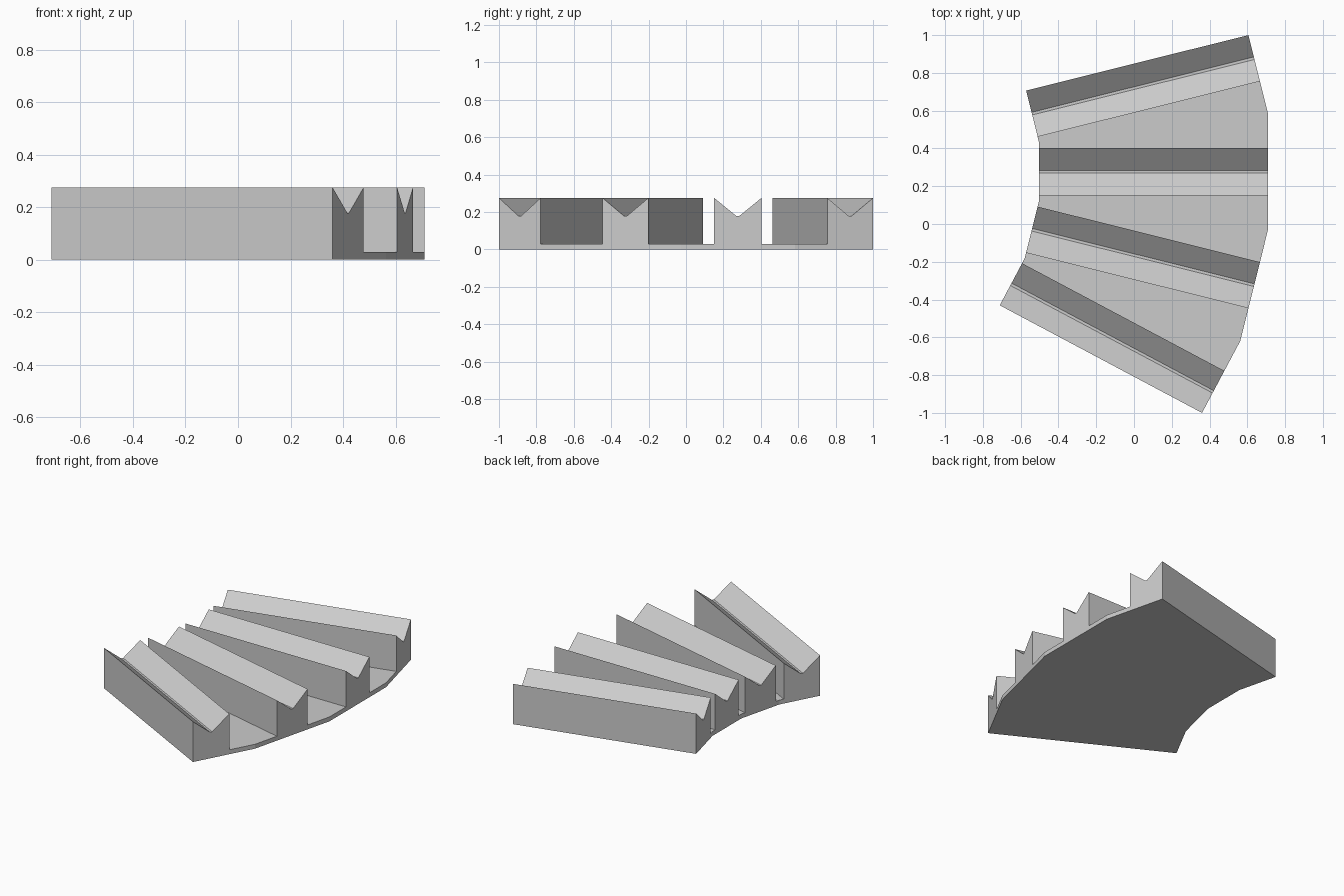
import bpy, bmesh
from math import radians, tan
from mathutils import Matrix, Vector

cube = bpy.data.objects.get("Cube")
if cube:
    bpy.data.objects.remove(cube, do_unlink=True)

# Radial layout: identical rails fanned around a distant centre
CENTRE = Vector((-1.773, 0.277, 0))
R_IN, R_OUT = 1.27, 2.483
STEP = 14
ANGLES = [STEP, 0, -STEP, -2 * STEP]

# Rail cross-section
HALF, GROOVE = 0.126, 0.007
FLOOR, VALLEY, TOP = 0.03, 0.178, 0.275

grey = bpy.data.materials.new("light grey")
grey.use_nodes = True
colour = (0.6, 0.6, 0.6, 1)
grey.diffuse_color = colour
grey.node_tree.nodes["Principled BSDF"].inputs["Base Color"].default_value = colour


def section(radius, wing_right, wing_left):
    """Outline across a rail: V-groove block with optional floor wings."""
    wing = radius * tan(radians(STEP / 2))
    right = [(-wing, 0), (-wing, FLOOR), (-HALF, FLOOR)] if wing_right else [(-HALF, 0)]
    left = [(HALF, FLOOR), (wing, FLOOR), (wing, 0)] if wing_left else [(HALF, 0)]
    block = [(-HALF, TOP), (-GROOVE, VALLEY), (GROOVE, VALLEY), (HALF, TOP)]
    return [Vector((radius, v, z)) for v, z in right + block + left]


def add_rail(bm, angle, wing_right, wing_left):
    turn = Matrix.Translation(CENTRE) @ Matrix.Rotation(radians(angle), 4, 'Z')
    inner, outer = ([bm.verts.new(turn @ p) for p in section(r, wing_right, wing_left)]
                    for r in (R_IN, R_OUT))
    count = len(inner)
    for i in range(count):
        j = (i + 1) % count
        # Leave the joint to a neighbouring rail open so the floor is continuous
        if (wing_right and i == 0) or (wing_left and i == count - 2):
            continue
        bm.faces.new((inner[i], inner[j], outer[j], outer[i]))
    bm.faces.new(inner)
    bm.faces.new(outer[::-1])


# Rack: all rails joined through a shared floor
bm = bmesh.new()
for n, angle in enumerate(ANGLES):
    add_rail(bm, angle, n < len(ANGLES) - 1, n > 0)
bmesh.ops.remove_doubles(bm, verts=bm.verts, dist=0.0005)
bmesh.ops.dissolve_limit(bm, angle_limit=radians(1), verts=bm.verts, edges=bm.edges)
bmesh.ops.recalc_face_normals(bm, faces=bm.faces)
mesh = bpy.data.meshes.new("grooved_rack")
bm.to_mesh(mesh)
bm.free()
mesh.materials.append(grey)
bpy.context.collection.objects.link(bpy.data.objects.new("grooved_rack", mesh))
